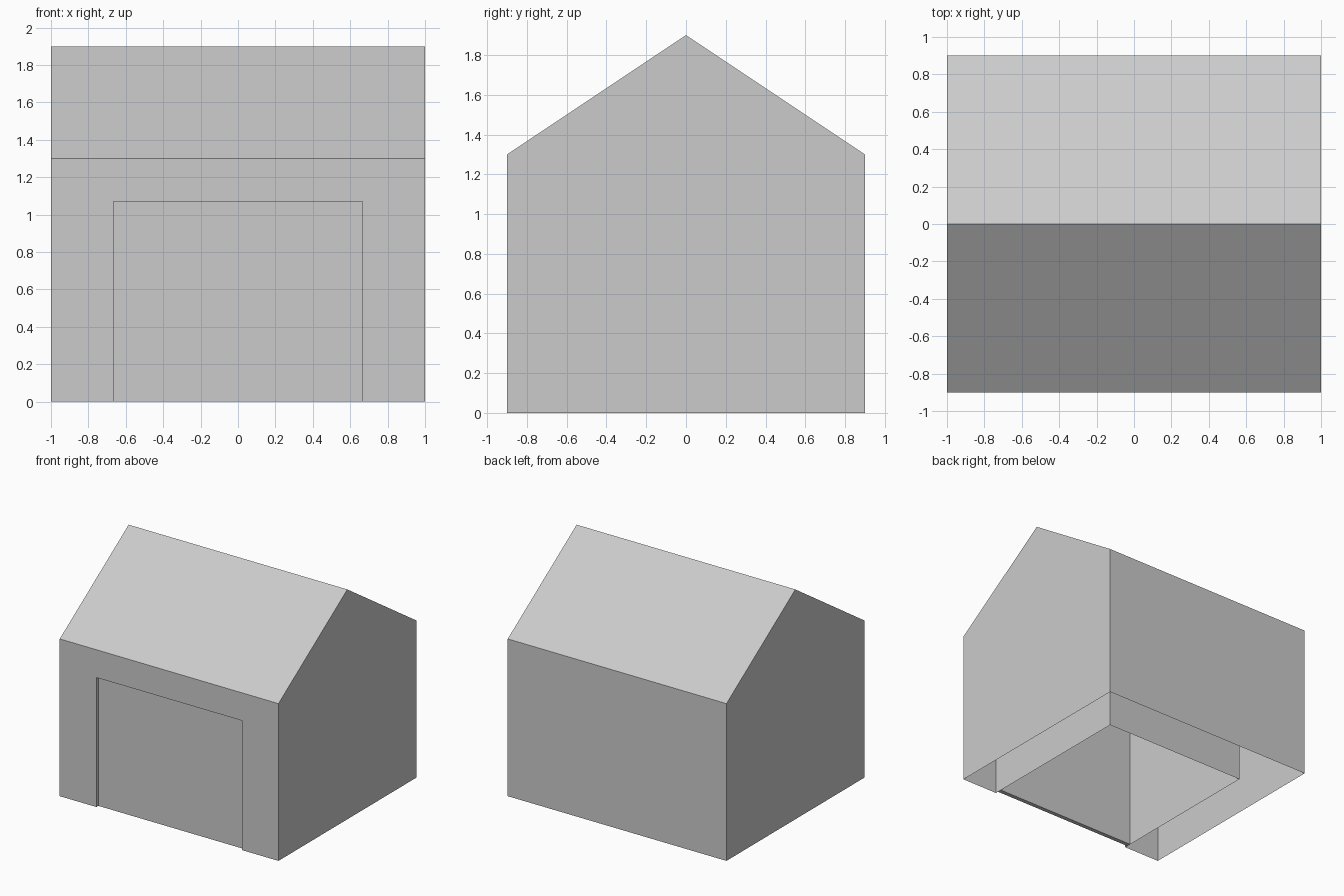
import bpy
import bmesh

if "Cube" in bpy.data.objects:
    bpy.data.objects.remove(bpy.data.objects["Cube"])

W, D, EAVE, RIDGE = 1.0, 0.9, 1.3, 1.9      # half width, half depth, heights
DOOR_W, DOOR_H, BAY_BACK = 0.665, 1.07, 0.5  # half width, height, bay end


def build(name, faces):
    """Make an object from faces given as corner lists, welding shared corners."""
    bm = bmesh.new()
    for face in faces:
        bm.faces.new([bm.verts.new(p) for p in face])
    bmesh.ops.remove_doubles(bm, verts=bm.verts, dist=1e-5)
    mesh = bpy.data.meshes.new(name)
    bm.to_mesh(mesh)
    bm.free()
    obj = bpy.data.objects.new(name, mesh)
    bpy.context.collection.objects.link(obj)
    return obj


def profile(x, points):
    return [(x, y, z) for y, z in points]


def extrude(a, b):
    """Strips joining two matching open profiles."""
    return [[a[i], b[i], b[i + 1], a[i + 1]] for i in range(len(a) - 1)]


# House shell: gable profile swept along x, open underneath and at the front
gable = [(D, 0), (D, EAVE), (0, RIDGE), (-D, EAVE)]
outline = gable + [(-D, 0)]
left, right = profile(-W, gable), profile(W, gable)
shell = [f[::-1] for f in extrude(left, right)]
shell += [profile(-W, outline), profile(W, outline)[::-1]]
shell = [f[::-1] for f in shell]
for f in shell[:3]:
    f.reverse()
for f in shell[3:]:
    f.reverse()
# Front wall around the doorway
front = [(-W, 0), (-W, EAVE), (W, EAVE), (W, 0),
         (DOOR_W, 0), (DOOR_W, DOOR_H), (-DOOR_W, DOOR_H), (-DOOR_W, 0)]
shell.append([(x, -D, z) for x, z in front][::-1])

# Garage bay lining: walls, ceiling and back, open underneath
arch = [(-DOOR_W, 0), (-DOOR_W, DOOR_H), (DOOR_W, DOOR_H), (DOOR_W, 0)]
mouth = [(x, -D, z) for x, z in arch]
rear = [(x, BAY_BACK, z) for x, z in arch]
shell += extrude(mouth, rear) + [rear]
house = build("house_shell", shell)
bm = bmesh.new()
bm.from_mesh(house.data)
bmesh.ops.recalc_face_normals(bm, faces=bm.faces)
bm.to_mesh(house.data)
bm.free()

# Door panel, set slightly back in the doorway
y0, y1 = -0.875, -0.84
bpy.ops.mesh.primitive_cube_add(size=1, location=(0, (y0 + y1) / 2, DOOR_H / 2))
door = bpy.context.object
door.name = "garage_door"
door.scale = (2 * DOOR_W, y1 - y0, DOOR_H)
